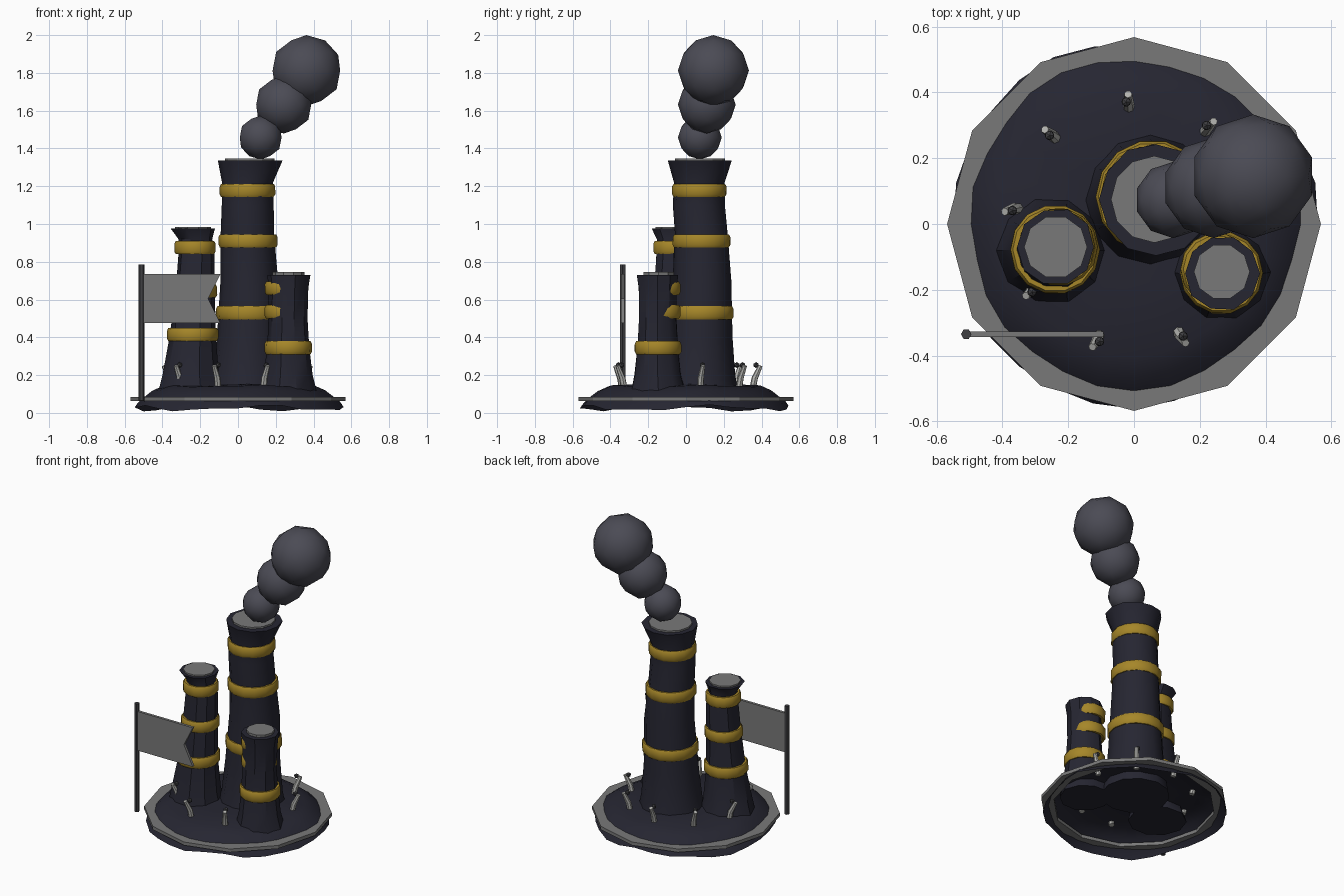
import bpy, bmesh, math, random
from mathutils import Vector

if "Cube" in bpy.data.objects:
    bpy.data.objects.remove(bpy.data.objects["Cube"])

random.seed(4)


def mat(name, c):
    m = bpy.data.materials.new(name)
    m.diffuse_color = (*c, 1)
    m.use_nodes = True
    m.node_tree.nodes["Principled BSDF"].inputs["Base Color"].default_value = m.diffuse_color
    return m


DARK = mat("dark_rock", (0.019, 0.019, 0.031))
GOLD = mat("mustard_band", (0.38, 0.24, 0.022))
GREY = mat("mid_grey", (0.19, 0.19, 0.19))
SMOKE = mat("smoke_grey", (0.07, 0.07, 0.09))
BONE = mat("pale_bone", (0.45, 0.45, 0.43))
IRON = mat("dark_iron", (0.05, 0.05, 0.055))


def finish(name, bm, material, smooth=True):
    bmesh.ops.recalc_face_normals(bm, faces=bm.faces)
    me = bpy.data.meshes.new(name)
    bm.to_mesh(me)
    bm.free()
    me.materials.append(material)
    ob = bpy.data.objects.new(name, me)
    bpy.context.collection.objects.link(ob)
    if smooth:
        bpy.ops.object.select_all(action='DESELECT')
        ob.select_set(True)
        bpy.context.view_layer.objects.active = ob
        bpy.ops.object.shade_smooth_by_angle(angle=math.radians(35))
    return ob


def lathe(name, rings, n, material, closed=False, caps=(True, True), jit=0.0, smooth=True):
    """Skin rings given as (z, radius, centre x, centre y)."""
    bm = bmesh.new()
    loops = []
    for z, r, cx, cy in rings:
        loop = []
        for i in range(n):
            a = 2 * math.pi * i / n
            k = r * (1 + random.uniform(-jit, jit))
            loop.append(bm.verts.new((cx + k * math.cos(a), cy + k * math.sin(a), z)))
        loops.append(loop)
    pairs = list(zip(loops, loops[1:]))
    if closed:
        pairs.append((loops[-1], loops[0]))
    for a, b in pairs:
        for i in range(n):
            j = (i + 1) % n
            bm.faces.new((a[i], a[j], b[j], b[i]))
    if not closed:
        if caps[0]:
            bm.faces.new(loops[0])
        if caps[1]:
            bm.faces.new(loops[-1])
    return finish(name, bm, material, smooth)


def tube(name, pts, radii, n, material):
    """Tapered tube through a few points."""
    bm = bmesh.new()
    pts = [Vector(p) for p in pts]
    loops = []
    for i, p in enumerate(pts):
        d = (pts[min(i + 1, len(pts) - 1)] - pts[max(i - 1, 0)]).normalized()
        u = d.cross(Vector((0.31, 0.95, 0))).normalized()
        v = d.cross(u)
        loops.append([bm.verts.new(p + radii[i] * (u * math.cos(2 * math.pi * k / n)
                      + v * math.sin(2 * math.pi * k / n))) for k in range(n)])
    for a, b in zip(loops, loops[1:]):
        for i in range(n):
            j = (i + 1) % n
            bm.faces.new((a[i], a[j], b[j], b[i]))
    bm.faces.new(loops[0])
    bm.faces.new(loops[-1])
    return finish(name, bm, material)


# rocky mound: thin open shell with a wavy rim
bm = bmesh.new()
N = 28
prof = [(0.552, 0.025), (0.535, 0.05), (0.505, 0.08), (0.46, 0.115), (0.40, 0.142), (0.2, 0.15)]
loops = []
for k, (r, z) in enumerate(prof):
    loop = []
    for i in range(N):
        a = 2 * math.pi * i / N
        w = 1 + 0.014 * math.sin(3 * a + 1) + 0.010 * math.sin(7 * a)
        dz = (0.012 * math.sin(4 * a + 0.5) + 0.007 * math.sin(9 * a)) * (1 if k < 2 else 0.3)
        loop.append(bm.verts.new((r * w * math.cos(a), r * w * math.sin(a), max(0.003, z + dz))))
    loops.append(loop)
for a, b in zip(loops, loops[1:]):
    for i in range(N):
        j = (i + 1) % N
        bm.faces.new((a[i], a[j], b[j], b[i]))
bm.faces.new(loops[-1])
finish("rock_mound", bm, DARK)

# flat twelve-sided border ring
lathe("base_ring", [(0.063, 0.49, 0, 0), (0.063, 0.568, 0, 0), (0.085, 0.568, 0, 0), (0.085, 0.49, 0, 0)],
      12, GREY, closed=True, smooth=False)

# chimneys
main = [(0.09, 0.21, 0.05, 0.07), (0.2, 0.185, 0.05, 0.075), (0.4, 0.165, 0.055, 0.08),
        (0.7, 0.153, 0.06, 0.085), (0.95, 0.141, 0.052, 0.08), (1.1, 0.138, 0.05, 0.068),
        (1.22, 0.135, 0.052, 0.07), (1.335, 0.17, 0.067, 0.075)]
left = [(0.09, 0.175, -0.25, -0.08), (0.2, 0.147, -0.25, -0.08), (0.4, 0.122, -0.24, -0.078),
        (0.65, 0.104, -0.228, -0.07), (0.85, 0.095, -0.22, -0.065), (0.92, 0.09, -0.225, -0.068),
        (0.975, 0.118, -0.238, -0.07)]
right = [(0.09, 0.155, 0.265, -0.145), (0.2, 0.128, 0.265, -0.15), (0.35, 0.112, 0.265, -0.15),
         (0.5, 0.103, 0.265, -0.15), (0.66, 0.105, 0.268, -0.15), (0.73, 0.114, 0.268, -0.15)]
lathe("main_chimney", main, 12, DARK, jit=0.02)
lathe("left_chimney", left, 10, DARK, jit=0.02)
lathe("right_chimney", right, 10, DARK, jit=0.02)

# discs plugging the chimney mouths
for name, x, y, z, r, n in (("main", 0.062, 0.075, 1.346, 0.132, 12), ("left", -0.238, -0.07, 0.985, 0.096, 10),
                            ("right", 0.267, -0.145, 0.745, 0.085, 10)):
    lathe(name + "_mouth_disc", [(z - 0.025, r, x, y), (z, r, x, y)], n, GREY, smooth=False)


# painted bands wrapped round the chimneys
def band(name, z, r, x, y):
    h = 0.035
    prof = [(-h, r - 0.022), (-h, r - 0.008), (-h * 0.6, r), (h * 0.6, r), (h, r - 0.008), (h, r - 0.022)]
    lathe(name, [(z + dz, rr, x, y) for dz, rr in prof], 14, GOLD, closed=True, jit=0.006)


for k, b in enumerate([(0.53, 0.173, 0.057, 0.083), (0.91, 0.156, 0.053, 0.082), (1.178, 0.147, 0.05, 0.07)]):
    band("main_band_%d" % k, *b)
for k, b in enumerate([(0.415, 0.136, -0.24, -0.078), (0.645, 0.118, -0.228, -0.07), (0.875, 0.109, -0.24 + 0.012, -0.066)]):
    band("left_band_%d" % k, *b)
for k, b in enumerate([(0.345, 0.126, 0.266, -0.148), (0.535, 0.11, 0.251, -0.136), (0.66, 0.11, 0.252, -0.137)]):
    band("right_band_%d" % k, *b)

# smoke puffs
for k, (x, y, z, r) in enumerate([(0.12, 0.073, 1.458, 0.116), (0.242, 0.11, 1.632, 0.153), (0.362, 0.145, 1.812, 0.188)]):
    bm = bmesh.new()
    bmesh.ops.create_icosphere(bm, subdivisions=2, radius=r)
    bmesh.ops.translate(bm, verts=bm.verts, vec=(x, y, z))
    finish("smoke_puff_%d" % k, bm, SMOKE)

# ring of leaning spikes with small studs
for k in range(9):
    a = math.radians(12.5 + 40 * k)
    t = a + random.uniform(-0.05, 0.05)
    p = lambda r, z, ang: (r * math.cos(ang), r * math.sin(ang), z)
    tube("spike_%d" % k, [p(0.352, 0.12, a), p(0.365, 0.185, a), p(0.395, 0.25, t)],
         [0.018, 0.017, 0.012], 7, BONE)
    bm = bmesh.new()
    bmesh.ops.create_icosphere(bm, subdivisions=1, radius=0.016)
    bmesh.ops.translate(bm, verts=bm.verts, vec=p(0.372, 0.253, a + 0.02))
    finish("spike_stud_%d" % k, bm, IRON, smooth=False)

# flagpole and swallow-tailed flag
lathe("flagpole", [(0.065, 0.016, -0.51, -0.335), (0.785, 0.016, -0.51, -0.335)], 6, IRON, smooth=False)
bm = bmesh.new()
outline = [(-0.5, 0.735), (-0.093, 0.735), (-0.158, 0.605), (-0.093, 0.475), (-0.5, 0.475)]
f = bm.faces.new([bm.verts.new((x, -0.344, z)) for x, z in outline])
ext = bmesh.ops.extrude_face_region(bm, geom=[f])
bmesh.ops.translate(bm, vec=(0, 0.018, 0), verts=[v for v in ext["geom"] if isinstance(v, bmesh.types.BMVert)])
finish("flag", bm, GREY, smooth=False)
